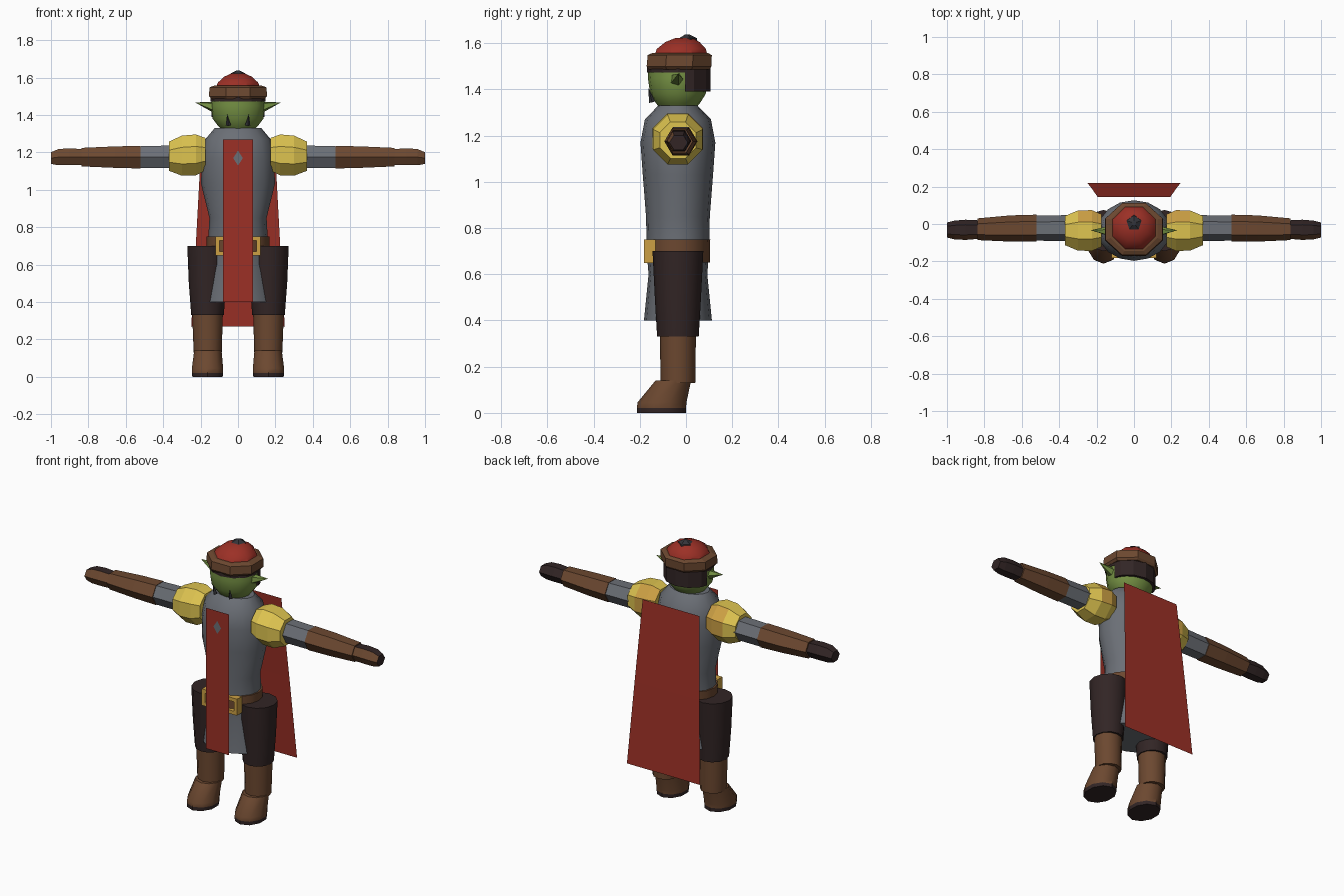
import bpy, bmesh, math
from mathutils import Vector

cube = bpy.data.objects.get("Cube")
if cube:
    bpy.data.objects.remove(cube)


def material(name, *rgb):
    """Flat colour from 0-255 sRGB values."""
    lin = [((c / 255 + 0.055) / 1.055) ** 2.4 for c in rgb] + [1]
    m = bpy.data.materials.new(name)
    m.use_nodes = True
    m.diffuse_color = lin
    bsdf = m.node_tree.nodes["Principled BSDF"]
    bsdf.inputs["Base Color"].default_value = lin
    bsdf.inputs["Roughness"].default_value = 0.8
    return m


RED = material("red cloth", 156, 48, 38)
YELLOW = material("yellow armour", 222, 196, 80)
GOLD = material("dull gold", 204, 160, 68)
GREY = material("grey tunic", 107, 111, 118)
BROWN = material("brown leather", 108, 72, 48)
DARK = material("dark brown", 50, 37, 37)
GREEN = material("green skin", 118, 146, 68)
CHARCOAL = material("charcoal", 52, 52, 57)


def finish(name, bm, mats, rule=None, smooth=False):
    bmesh.ops.recalc_face_normals(bm, faces=bm.faces)
    bm.normal_update()
    if rule:
        for f in bm.faces:
            f.material_index = rule(f)
    me = bpy.data.meshes.new(name)
    bm.to_mesh(me)
    bm.free()
    for m in mats:
        me.materials.append(m)
    ob = bpy.data.objects.new(name, me)
    bpy.context.collection.objects.link(ob)
    if smooth:
        bpy.ops.object.select_all(action='DESELECT')
        ob.select_set(True)
        bpy.context.view_layer.objects.active = ob
        bpy.ops.object.shade_smooth_by_angle(angle=math.radians(40))
    return ob


def loft(name, rings, n, mats, axis='z', turn=0.0, rule=None, smooth=False, cut_y=None):
    """Capped skin over rings (position, centre a, centre b, radius a, radius b)."""
    bm = bmesh.new()
    loops = []
    for t, a, b, ra, rb in rings:
        loop = []
        for i in range(n):
            g = math.tau * (i + turn) / n
            u, v = a + ra * math.cos(g), b + rb * math.sin(g)
            loop.append(bm.verts.new((u, v, t) if axis == 'z' else (t, u, v)))
        loops.append(loop)
    for lo, hi in zip(loops, loops[1:]):
        for i in range(n):
            j = (i + 1) % n
            bm.faces.new((lo[i], lo[j], hi[j], hi[i]))
    bm.faces.new(loops[0])
    bm.faces.new(loops[-1])
    if cut_y is not None:
        geom = bm.verts[:] + bm.edges[:] + bm.faces[:]
        bmesh.ops.bisect_plane(bm, geom=geom, plane_co=(0, cut_y, 0),
                               plane_no=(0, 1, 0), clear_inner=True)
        bmesh.ops.holes_fill(bm, edges=bm.edges[:])
    return finish(name, bm, mats, rule, smooth)


def sheet(name, rows, mat):
    """Single-sided cloth through rows of (half width, y, z)."""
    bm = bmesh.new()
    pairs = [[bm.verts.new((s * w, y, z)) for s in (-1, 1)] for w, y, z in rows]
    for a, b in zip(pairs, pairs[1:]):
        bm.faces.new((a[0], a[1], b[1], b[0]))
    return finish(name, bm, [mat])


def spike(name, base, tip, radius, n, mat):
    base, tip = Vector(base), Vector(tip)
    bm = bmesh.new()
    bmesh.ops.create_cone(bm, cap_ends=True, segments=n, radius1=radius, radius2=0,
                          depth=(tip - base).length)
    turn = Vector((0, 0, 1)).rotation_difference(tip - base).to_matrix()
    for v in bm.verts:
        v.co = turn @ v.co + (base + tip) / 2
    return finish(name, bm, [mat])


def box(name, centre, size, mat):
    bm = bmesh.new()
    bmesh.ops.create_cube(bm, size=1)
    for v in bm.verts:
        v.co = Vector(c + p * s for c, p, s in zip(centre, v.co, size))
    return finish(name, bm, [mat])


CY = -0.035   # body axis, slightly forward of centre

# Torso, belt and skirt
loft("tunic", [(0.72, 0, CY, .16, .135), (0.85, 0, CY, .153, .138),
               (1.03, 0, CY, .197, .152), (1.17, 0, CY, .195, .162),
               (1.27, 0, CY, .175, .143), (1.33, 0, CY, .125, .085)],
     16, [GREY], smooth=True)
loft("belt", [(0.65, 0, CY, .168, .138), (0.75, 0, CY, .168, .14)], 16, [BROWN], smooth=True)
loft("skirt", [(0.40, 0, CY, .195, .147), (0.60, 0, CY, .165, .127),
               (0.66, 0, CY, .163, .132)], 16, [GREY], smooth=True)

# Buckle frame
for s in (-1, 1):
    box("buckle_side", (s * .11, -.157, .70), (.022, .05, .10), GOLD)
for z in (.66, .74):
    box("buckle_bar", (0, -.162, z), (.24, .04, .022), GOLD)

# Tabard with diamond badge, and cape
sheet("tabard", [(.08, -.2, 1.27), (.08, -.2, .40)], RED)
bm = bmesh.new()
bm.faces.new([bm.verts.new((x, -.203, 1.17 + z))
              for x, z in ((-.026, 0), (0, -.04), (.026, 0), (0, .04))])
finish("diamond_badge", bm, [GREY])
sheet("cape", [(.195, .145, 1.27), (.222, .185, .77), (.25, .22, .27)], RED)

# Head, hair and face
loft("head", [(1.31, 0, CY, .075, .07), (1.34, 0, CY, .105, .095),
              (1.38, 0, CY, .135, .12), (1.45, 0, CY, .145, .13),
              (1.52, 0, CY, .135, .125)], 16, [GREEN], smooth=True)
loft("hair_fringe", [(1.473, 0, CY, .146, .133), (1.51, 0, CY, .146, .133)], 12, [DARK])
loft("hair_back", [(1.39, 0, CY, .15, .14), (1.51, 0, CY, .15, .14)], 12, [DARK], cut_y=-.005)
for s in (-1, 1):
    spike("ear", (s * .125, -.04, 1.442), (s * .23, -.033, 1.468), .031, 5, GREEN)
    spike("tusk", (s * .052, -.147, 1.345), (s * .058, -.162, 1.405), .014, 4, CHARCOAL)

# Cap: band, dome and knob
loft("cap_band", [(1.487, 0, -.03, .155, .143), (1.50, 0, -.03, .168, .152),
                  (1.548, 0, -.027, .165, .15), (1.558, 0, -.025, .135, .13)],
     8, [BROWN], turn=.5)
loft("cap_dome", [(1.545, 0, -.022, .13, .125), (1.575, 0, -.02, .115, .115),
                  (1.605, 0, -.015, .08, .08), (1.622, 0, -.01, .04, .04)],
     8, [RED], turn=.5, smooth=True)
loft("cap_knob", [(1.605, 0, .005, .045, .045), (1.622, 0, .005, .042, .042),
                  (1.637, 0, .005, .012, .012)], 5, [CHARCOAL], turn=.25)


def back_plate(f):
    c = f.calc_center_median()
    return int(f.normal.y > .2 and abs(c.x) < .28 and f.normal.z > -.5)


def hand_back(f):
    return int(f.normal.y > -.4)


# Arms and legs, one set for each side
for s, side in ((1, "left"), (-1, "right")):
    loft(side + "_shoulder_guard",
         [(s * .175, CY, 1.19, .095, .095), (s * .225, CY, 1.187, .118, .118),
          (s * .30, CY, 1.183, .116, .116), (s * .368, CY, 1.18, .085, .085)],
         8, [YELLOW, GOLD], axis='x', turn=.5, rule=back_plate)
    loft(side + "_upper_arm", [(s * .3, -.022, 1.178, .07, .07), (s * .525, -.022, 1.175, .067, .067)],
         6, [GREY], axis='x')
    loft(side + "_forearm", [(s * .52, -.022, 1.175, .072, .07), (s * .66, -.024, 1.175, .07, .066),
                             (s * .838, -.028, 1.175, .058, .057)], 6, [BROWN], axis='x')
    loft(side + "_hand", [(s * .838, -.03, 1.175, .05, .05), (s * .90, -.031, 1.177, .054, .052),
                          (s * .96, -.032, 1.175, .05, .05), (s, -.032, 1.17, .04, .036)],
         6, [BROWN, DARK], axis='x', rule=hand_back)

    loft(side + "_trouser_leg", [(.33, s * .163, CY, .087, .09), (.50, s * .163, CY, .1, .1),
                                 (.70, s * .163, CY, .108, .11)], 12, [DARK], smooth=True)
    loft(side + "_boot_shaft", [(.13, s * .162, CY, .075, .075), (.34, s * .163, CY, .082, .078)],
         12, [BROWN], smooth=True)
    foot = loft(side + "_foot", [(0, s * .163, -.106, .085, .106), (.022, s * .163, -.106, .088, .106),
                                 (.045, s * .163, -.104, .088, .106), (.14, s * .161, -.055, .077, .077)],
                10, [BROWN, DARK], turn=.5,
                rule=lambda f: int(f.calc_center_median().z < .02), smooth=True)
